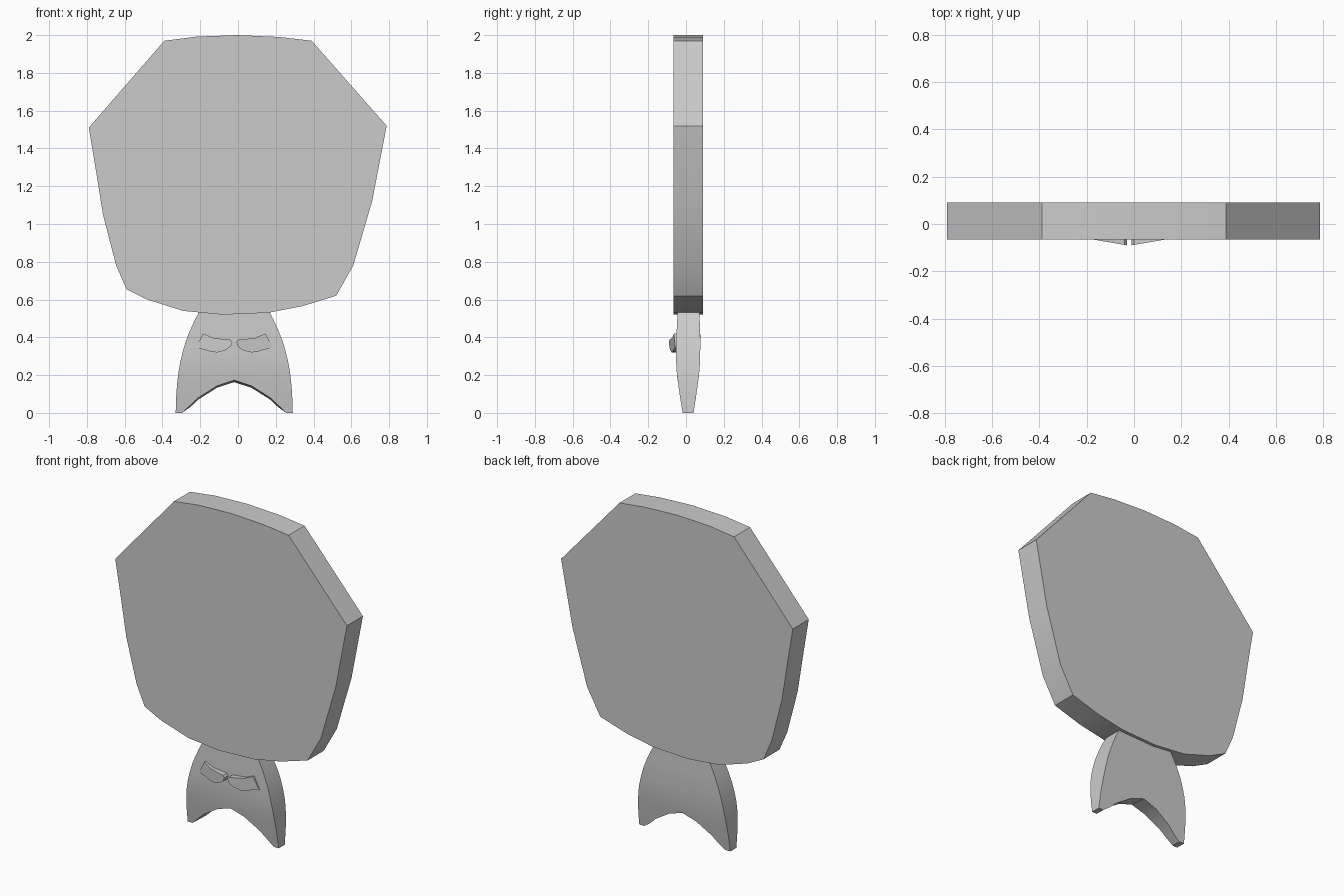
import bpy, bmesh, math

if "Cube" in bpy.data.objects:
    bpy.data.objects.remove(bpy.data.objects["Cube"])

grey = bpy.data.materials.new("plain grey")
grey.diffuse_color = (0.6, 0.6, 0.6, 1)
grey.use_nodes = True
grey.node_tree.nodes["Principled BSDF"].inputs["Base Color"].default_value = grey.diffuse_color


def lerp(points, t):
    """Piecewise linear lookup in a list of (t, value) pairs."""
    for (a, va), (b, vb) in zip(points, points[1:]):
        if t <= b:
            return va + (vb - va) * max(0, t - a) / (b - a)
    return points[-1][1]


def finish(name, bm, smooth=None):
    bmesh.ops.recalc_face_normals(bm, faces=bm.faces)
    mesh = bpy.data.meshes.new(name)
    bm.to_mesh(mesh)
    bm.free()
    mesh.materials.append(grey)
    ob = bpy.data.objects.new(name, mesh)
    bpy.context.collection.objects.link(ob)
    if smooth:
        bpy.ops.object.select_all(action='DESELECT')
        ob.select_set(True)
        bpy.context.view_layer.objects.active = ob
        bpy.ops.object.shade_smooth_by_angle(angle=math.radians(smooth))
    return ob


def prism(name, outline, front, back, smooth=None):
    """Solid between front(x) and back(x) with an outline in x and z."""
    bm = bmesh.new()
    rings = [[bm.verts.new((x, f(x), z)) for x, z in outline] for f in (front, back)]
    for ring in rings:
        bm.faces.new(ring)
    n = len(outline)
    for i in range(n):
        j = (i + 1) % n
        bm.faces.new((rings[0][i], rings[0][j], rings[1][j], rings[1][i]))
    return finish(name, bm, smooth)


# Large flat plate
plate = [(-.79, 1.51), (-.39, 1.97), (-.22, 1.992), (0, 2), (.22, 1.99), (.39, 1.97),
         (.787, 1.52), (.71, 1.12), (.61, .78), (.52, .62), (.34, .565), (.16, .53),
         (-.08, .52), (-.29, .54), (-.48, .60), (-.59, .655), (-.645, .78),
         (-.715, 1.05), (-.75, 1.27)]
prism("plate", plate, lambda x: -.065, lambda x: .09, 25)

# Forked foot: grid of columns and rows, half width and depth follow the height
CENTRE = -.02
half_width = [(0, .31), (.1, .307), (.2, .298), (.3, .28), (.4, .25), (.48, .215), (.55, .178)]
front_y = [(0, -.018), (.1, -.034), (.2, -.048), (.28, -.053), (.4, -.051), (.55, -.044)]
back_y = [(0, .04), (.1, .055), (.2, .069), (.28, .075), (.4, .076), (.55, .07)]
arch = [(0, .173), (.3, .143), (.62, .08), (.89, 0), (1, 0)]
columns = [-1, -.89, -.75, -.62, -.46, -.3, -.15, 0, .15, .3, .46, .62, .75, .89, 1]
ROWS = 10

bm = bmesh.new()
sides = []
for depth in (front_y, back_y):
    grid = []
    for u in columns:
        column = []
        for r in range(ROWS + 1):
            bottom = lerp(arch, abs(u))
            if depth is back_y:
                bottom = max(0, bottom - .01)
            z = bottom + (.545 - bottom) * r / ROWS
            column.append(bm.verts.new((CENTRE + u * lerp(half_width, z), lerp(depth, z), z)))
        grid.append(column)
    sides.append(grid)
    for i in range(len(columns) - 1):
        for r in range(ROWS):
            bm.faces.new((grid[i][r], grid[i + 1][r], grid[i + 1][r + 1], grid[i][r + 1]))
f, b = sides
for i in range(len(columns) - 1):
    for r in (0, ROWS):
        bm.faces.new((f[i][r], f[i + 1][r], b[i + 1][r], b[i][r]))
for i in (0, -1):
    for r in range(ROWS):
        bm.faces.new((f[i][r], f[i][r + 1], b[i][r + 1], b[i][r]))
finish("forked_foot", bm, 35)

# Pair of raised lobes that slope outwards into the front of the foot
lobe = [(.205, .345), (.15, .333), (.12, .323), (.09, .32), (.05, .33), (.02, .35),
        (.01, .375), (.02, .387), (.05, .39), (.11, .397), (.165, .42)]
for name, side in (("left_lobe", -1), ("right_lobe", 1)):
    prism(name, [(CENTRE + side * x, z) for x, z in lobe],
          lambda x: -.09 + .17 * (abs(x - CENTRE) - .01), lambda x: -.03, 35)
